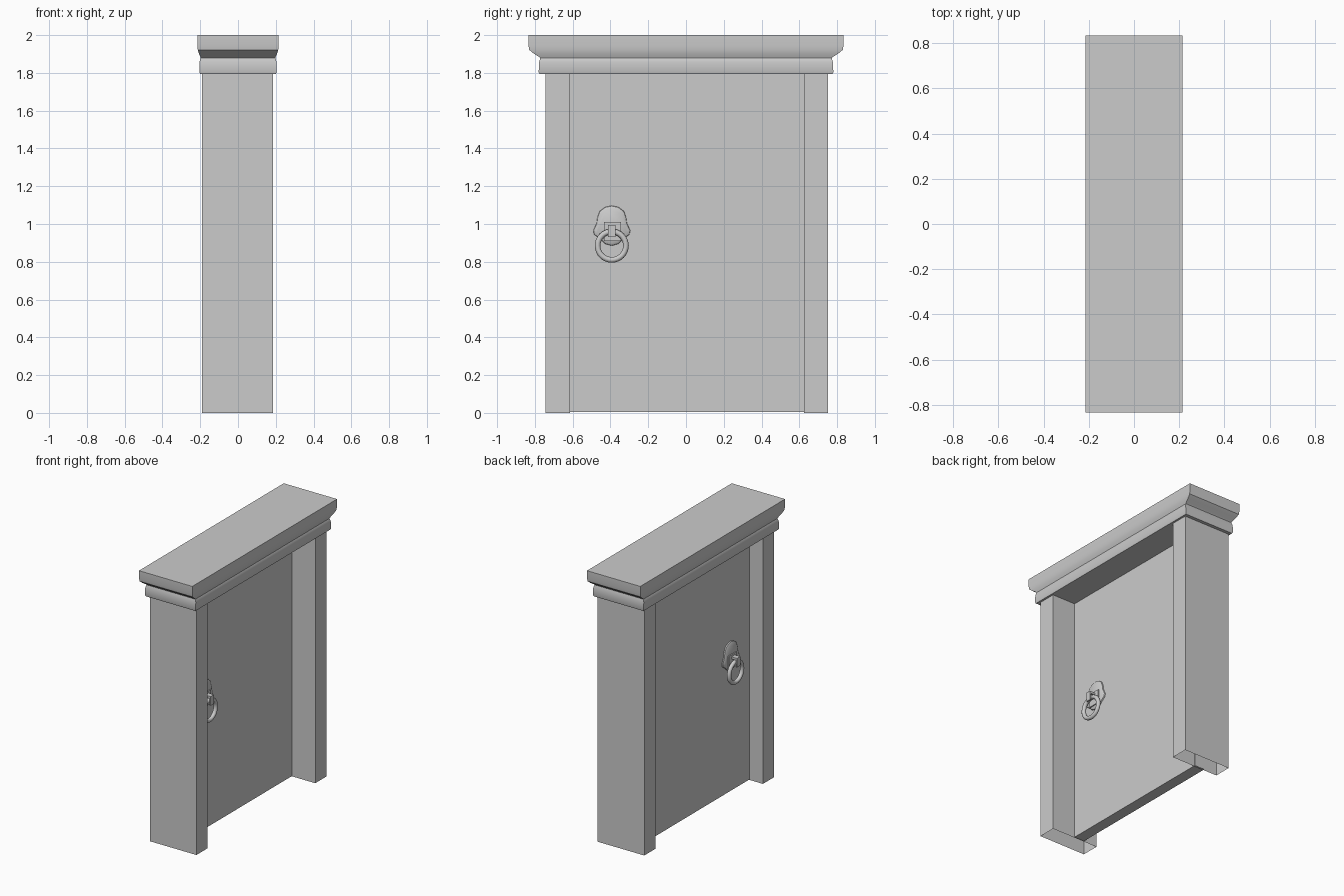
import bpy, bmesh, math
from mathutils import Vector

cube = bpy.data.objects.get("Cube")
if cube:
    bpy.data.objects.remove(cube, do_unlink=True)

grey = bpy.data.materials.new("plain grey")
grey.use_nodes = True
grey.diffuse_color = (0.6, 0.6, 0.6, 1)
grey.node_tree.nodes["Principled BSDF"].inputs["Base Color"].default_value = (0.6, 0.6, 0.6, 1)


def finish(name, bm, smooth=False):
    bmesh.ops.recalc_face_normals(bm, faces=bm.faces)
    mesh = bpy.data.meshes.new(name)
    bm.to_mesh(mesh)
    bm.free()
    obj = bpy.data.objects.new(name, mesh)
    bpy.context.collection.objects.link(obj)
    mesh.materials.append(grey)
    if smooth:
        bpy.ops.object.select_all(action='DESELECT')
        obj.select_set(True)
        bpy.context.view_layer.objects.active = obj
        bpy.ops.object.shade_smooth_by_angle(angle=math.radians(35))
    return obj


def box(name, x, y, z, open_bottom=False):
    bm = bmesh.new()
    bmesh.ops.create_cube(bm, size=1)
    for v in bm.verts:
        v.co = Vector([(r[0] + r[1]) / 2 + c * (r[1] - r[0])
                       for c, r in zip(v.co, (x, y, z))])
    if open_bottom:
        low = [f for f in bm.faces if f.normal.z < -0.9]
        bmesh.ops.delete(bm, geom=low, context='FACES_ONLY')
    return finish(name, bm)


# Posts, hollow underneath, and the recessed door panel
box("front_post", (-0.19, 0.186), (-0.745, -0.615), (0, 1.8), True)
box("back_post", (-0.19, 0.186), (0.625, 0.752), (0, 1.8), True)
box("door_panel", (-0.082, 0.0), (-0.62, 0.63), (0.004, 1.8))

# Moulded cornice: stacked rectangular rings, (half x, half y, z)
profile = [(0.200, 0.776, 1.795), (0.204, 0.780, 1.803), (0.204, 0.778, 1.855),
           (0.201, 0.774, 1.870), (0.197, 0.772, 1.878), (0.200, 0.780, 1.886),
           (0.207, 0.806, 1.902), (0.213, 0.830, 1.922), (0.215, 0.834, 1.945),
           (0.215, 0.834, 2.0)]
bm = bmesh.new()
rings = [[bm.verts.new((sx * hx, sy * hy, z))
          for sx, sy in ((1, 1), (-1, 1), (-1, -1), (1, -1))] for hx, hy, z in profile]
for a, b in zip(rings, rings[1:]):
    for i in range(4):
        j = (i + 1) % 4
        bm.faces.new((a[i], a[j], b[j], b[i]))
bm.faces.new(rings[0])
bm.faces.new(rings[-1])
finish("cornice", bm, True)

# Half outline of the handle plate, (offset y, z), top to bottom
half_plate = [(0.0, 1.097), (0.035, 1.090), (0.064, 1.068), (0.076, 1.035), (0.080, 1.005),
              (0.098, 0.965), (0.094, 0.945), (0.062, 0.92), (0.035, 0.895), (0.0, 0.885)]
outline = half_plate + [(-y, z) for y, z in half_plate[-2:0:-1]]
HANDLE_Y = -0.393


def handle(side, surface, sign):
    # Domed backplate
    bm = bmesh.new()
    levels = []
    for depth, scale in ((0, 1), (0.008, 0.98), (0.016, 0.84)):
        levels.append([bm.verts.new((surface + sign * depth, HANDLE_Y + y * scale,
                                     0.985 + (z - 0.985) * scale)) for y, z in outline])
    n = len(outline)
    for a, b in zip(levels, levels[1:]):
        for i in range(n):
            j = (i + 1) % n
            bm.faces.new((a[i], a[j], b[j], b[i]))
    bm.faces.new(levels[-1])
    finish(side + "_handle_plate", bm, True)

    # Hanging ring
    bpy.ops.mesh.primitive_torus_add(
        location=(surface + sign * 0.043, HANDLE_Y, 0.885), rotation=(0, math.pi / 2, 0),
        major_radius=0.075, minor_radius=0.015, major_segments=32, minor_segments=10)
    ring = bpy.context.object
    ring.name = side + "_handle_ring"
    ring.data.materials.append(grey)
    bpy.ops.object.shade_smooth_by_angle(angle=math.radians(40))

    # Staple holding the ring: a boss with a narrow hook over it
    boss = sorted((surface, surface + sign * 0.024))
    box(side + "_handle_boss", boss, (HANDLE_Y - 0.04, HANDLE_Y + 0.05), (0.91, 1.01))
    top = sorted((surface + sign * 0.015, surface + sign * 0.068))
    box(side + "_staple_top", top, (HANDLE_Y - 0.019, HANDLE_Y + 0.019), (0.98, 0.996))
    face = sorted((surface + sign * 0.058, surface + sign * 0.068))
    box(side + "_staple_front", face, (HANDLE_Y - 0.019, HANDLE_Y + 0.019), (0.93, 0.985))


handle("left", 0.0, 1)
handle("right", -0.082, -1)
